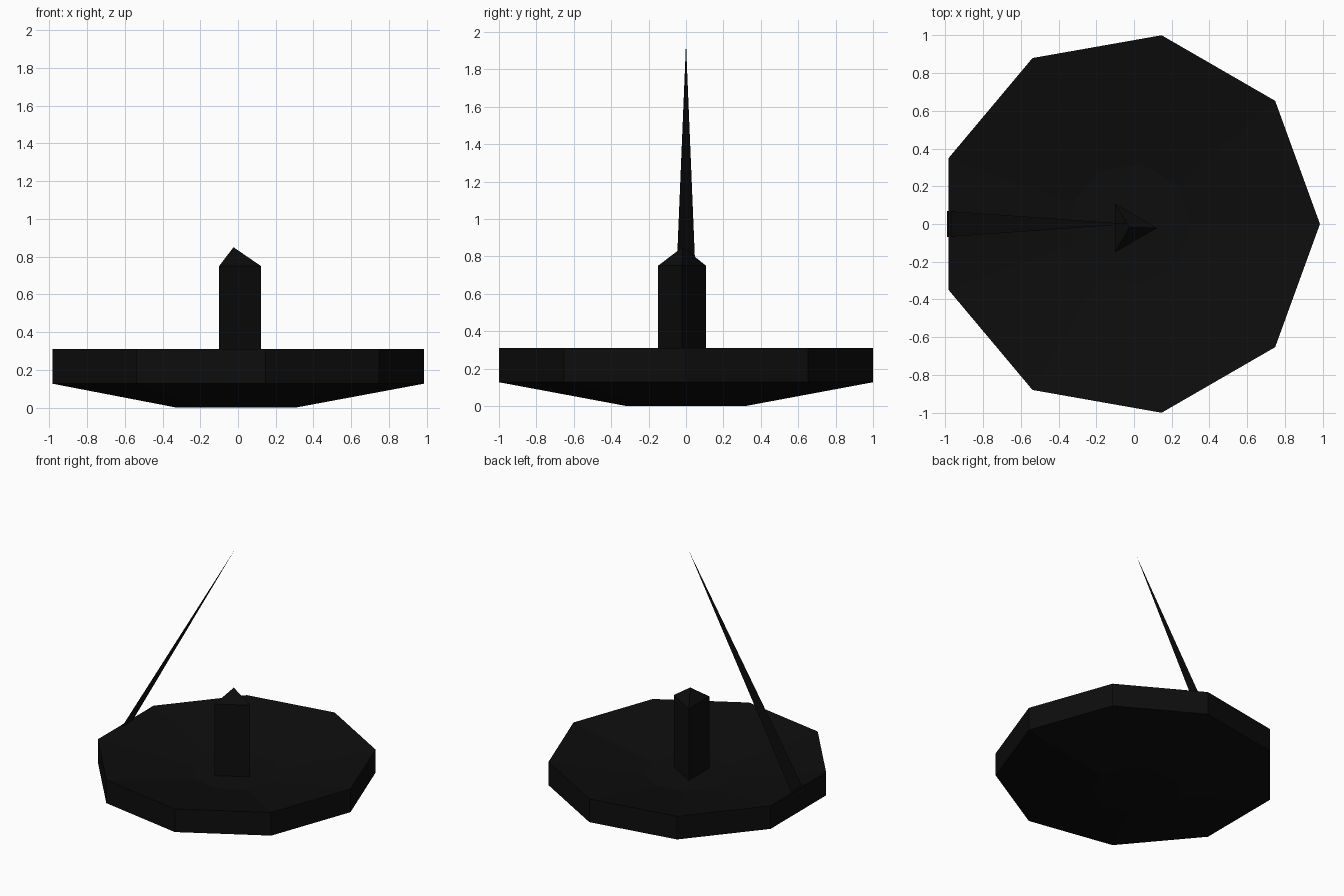
import bpy, bmesh, math

if "Cube" in bpy.data.objects:
    bpy.data.objects.remove(bpy.data.objects["Cube"])

black = bpy.data.materials.new("near_black")
black.diffuse_color = (0.004, 0.004, 0.004, 1)
black.use_nodes = True
black.node_tree.nodes["Principled BSDF"].inputs["Base Color"].default_value = black.diffuse_color


def finish(bm, name):
    me = bpy.data.meshes.new(name)
    bm.to_mesh(me)
    bm.free()
    me.materials.append(black)
    ob = bpy.data.objects.new(name, me)
    bpy.context.collection.objects.link(ob)
    return ob


def lathe(name, sides, rings):
    """Stack of polygon rings (cx, cy, radius, z), capped; radius 0 makes a point."""
    bm = bmesh.new()
    loops = []
    for cx, cy, r, z in rings:
        n = sides if r > 0 else 1
        loops.append([bm.verts.new((cx + r * math.cos(math.tau * i / sides),
                                    cy + r * math.sin(math.tau * i / sides), z))
                      for i in range(n)])
    for a, b in zip(loops, loops[1:]):
        for i in range(sides):
            j = (i + 1) % sides
            if len(b) == 1:
                bm.faces.new((a[i], a[j], b[0]))
            else:
                bm.faces.new((a[i], a[j], b[j], b[i]))
    bm.faces.new(loops[0][::-1])
    if len(loops[-1]) > 1:
        bm.faces.new(loops[-1])
    return finish(bm, name)


# Nine-sided dish: flat foot, sloping underside, upright rim, sunken top
lathe("dish", 9, [(-0.02, 0, 0.324, 0.0), (-0.03, 0, 1.0154, 0.127),
                  (-0.03, 0, 1.0154, 0.31), (-0.02, 0, 0.324, 0.183)])

# Three-sided post with a pointed cap
lathe("post", 3, [(-0.026, -0.021, 0.148, 0.18), (-0.026, -0.021, 0.148, 0.75),
                  (-0.024, -0.018, 0, 0.85)])

# Flat leaning spike rising from the left rim
bm = bmesh.new()
bm.faces.new([bm.verts.new(p) for p in
              ((-0.99, 0.069, 0.27), (-0.99, -0.069, 0.27), (-0.025, 0, 1.94))])
finish(bm, "spike")
